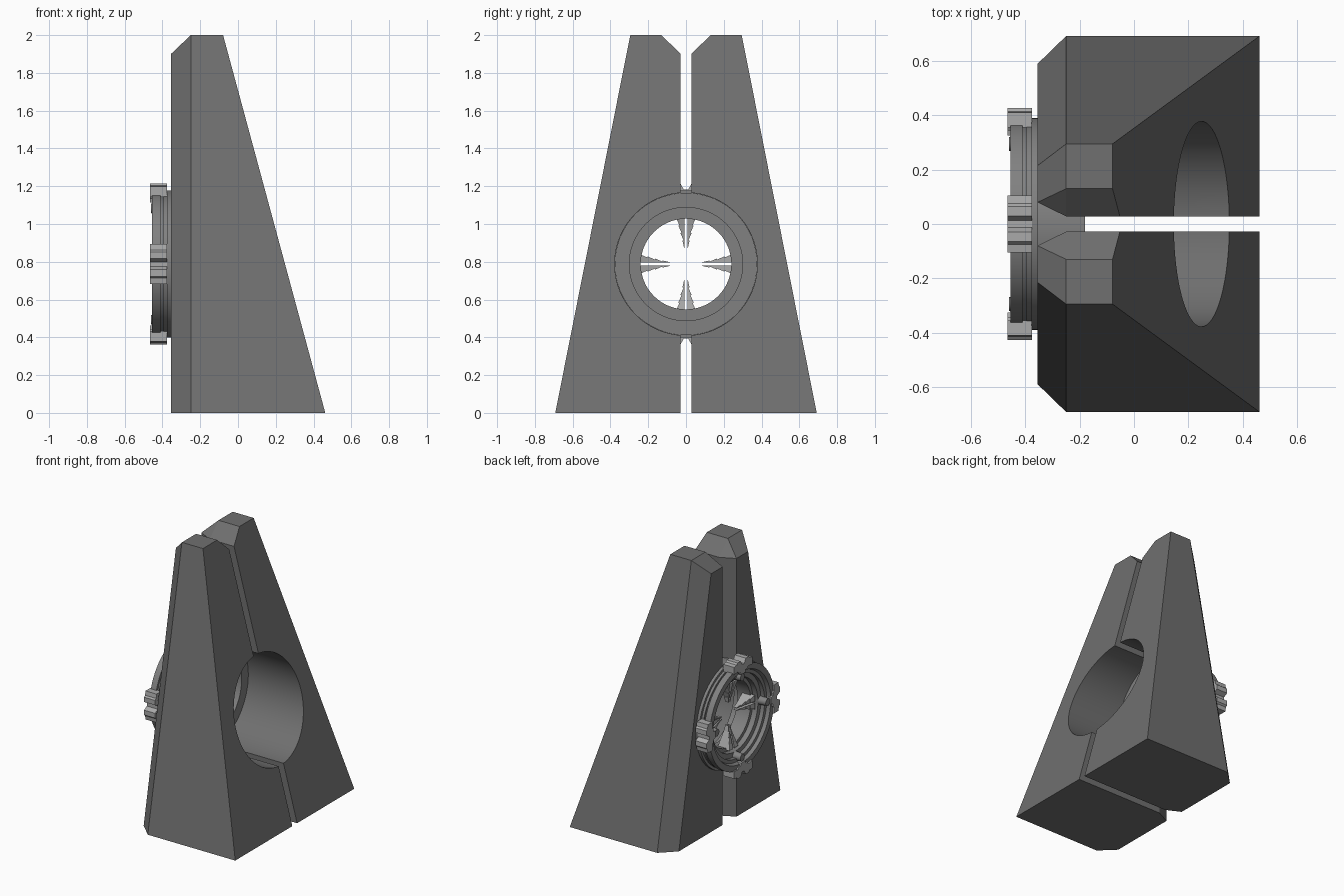
import bpy, bmesh, math
from mathutils import Matrix, Vector

if "Cube" in bpy.data.objects:
    bpy.data.objects.remove(bpy.data.objects["Cube"])

CZ = 0.788  # height of the bore axis

def mat(name, v):
    m = bpy.data.materials.new(name)
    m.diffuse_color = (v, v, v, 1)
    m.use_nodes = True
    m.node_tree.nodes["Principled BSDF"].inputs["Base Color"].default_value = m.diffuse_color
    return m

DARK = mat("dark grey", 0.16)
RING = mat("mid grey", 0.22)
LIGHT = mat("light grey", 0.40)

def finish(name, bm, material, smooth=False):
    bmesh.ops.recalc_face_normals(bm, faces=bm.faces)
    me = bpy.data.meshes.new(name)
    bm.to_mesh(me)
    bm.free()
    me.materials.append(material)
    ob = bpy.data.objects.new(name, me)
    bpy.context.collection.objects.link(ob)
    if smooth:
        bpy.ops.object.select_all(action='DESELECT')
        ob.select_set(True)
        bpy.context.view_layer.objects.active = ob
        bpy.ops.object.shade_smooth_by_angle(angle=math.radians(30))
    return ob

def hull(bm, pts):
    vs = [bm.verts.new(p) for p in pts]
    bmesh.ops.convex_hull(bm, input=vs)

def lathe(name, profile, material, n=64):
    # closed (x, r) profile spun round the bore axis
    bm = bmesh.new()
    rows = []
    for i in range(n):
        a = 2 * math.pi * i / n
        rows.append([bm.verts.new((x, r * math.cos(a), CZ + r * math.sin(a))) for x, r in profile])
    k = len(profile)
    for i in range(n):
        p, q = rows[i], rows[(i + 1) % n]
        for j in range(k):
            bm.faces.new((p[j], p[(j + 1) % k], q[(j + 1) % k], q[j]))
    return finish(name, bm, material, True)

def around(bm, i):
    # turn geometry built at the top of the ring to the i-th quarter
    bmesh.ops.transform(bm, verts=bm.verts, matrix=Matrix.Translation((0, 0, CZ)) @ Matrix.Rotation(i * math.pi / 2, 4, 'X'))

# cutter for the bore through both halves
bm = bmesh.new()
bmesh.ops.create_cone(bm, cap_ends=True, segments=64, radius1=0.378, radius2=0.378, depth=2,
                      matrix=Matrix.Translation((0, 0, CZ)) @ Matrix.Rotation(math.pi / 2, 4, 'Y'))
cutter = finish("bore_cutter", bm, DARK)
cutter.hide_render = True
cutter.hide_viewport = True

# two tapering pylon halves with chamfered edges
G = 0.028
HALF = [(-.355, .59, 0), (-.25, .692, 0), (.462, .692, 0), (.462, G, 0), (-.25, G, 0), (-.355, .08, 0),
        (-.355, .215, 1.9), (-.355, .08, 1.9), (-.25, G, 1.9), (-.052, G, 1.9),
        (-.25, .13, 2), (-.079, .13, 2), (-.079, .295, 2), (-.25, .295, 2)]
for name, s in (("back_pylon", 1), ("front_pylon", -1)):
    bm = bmesh.new()
    hull(bm, [(x, s * y, z) for x, y, z in HALF])
    bmesh.ops.dissolve_limit(bm, angle_limit=0.02, verts=bm.verts, edges=bm.edges)
    ob = finish(name, bm, DARK)
    mod = ob.modifiers.new("bore", 'BOOLEAN')
    mod.object = cutter
    mod.solver = 'EXACT'
    bpy.context.view_layer.objects.active = ob
    ob.select_set(True)
    bpy.ops.object.modifier_apply(modifier=mod.name)
    bpy.ops.object.shade_smooth_by_angle(angle=math.radians(15))
    ob.select_set(False)

# stepped ring seated in the bore
lathe("ring", [(-.18, .30), (-.18, .377), (-.355, .377), (-.355, .39), (-.377, .39), (-.377, .372),
               (-.395, .372), (-.395, .36), (-.41, .36), (-.41, .378), (-.455, .378), (-.455, .335),
               (-.43, .325), (-.43, .30), (-.40, .30), (-.40, .265), (-.36, .265), (-.36, .24),
               (-.25, .24), (-.25, .30)], RING)

# notched lugs, round studs and paired spikes at each quarter of the ring
LUG = [(.012, .395), (.03, .427), (.065, .427), (.075, .415), (.105, .41), (.105, .355), (.06, .36),
       (.05, .345), (.03, .345), (.025, .325)]
for i in range(4):
    bm = bmesh.new()
    outline = LUG + [(-t, r) for t, r in reversed(LUG)]
    f = bm.faces.new([bm.verts.new((-.466, t, r)) for t, r in outline])
    ext = bmesh.ops.extrude_face_region(bm, geom=[f])
    bmesh.ops.translate(bm, vec=(.09, 0, 0), verts=[v for v in ext['geom'] if isinstance(v, bmesh.types.BMVert)])
    around(bm, i)
    finish(f"lug_{i + 1}", bm, LIGHT)

    bm = bmesh.new()
    bmesh.ops.create_cone(bm, cap_ends=True, segments=20, radius1=.032, radius2=.026, depth=.07,
                          matrix=Matrix.Translation((-.425, 0, .295)) @ Matrix.Rotation(-math.pi / 2, 4, 'Y'))
    around(bm, i)
    finish(f"stud_{i + 1}", bm, RING, True)

    bm = bmesh.new()
    for s in (-1, 1):
        for k in range(4):  # each spike is a stack of shrinking wedges
            r0, r1 = .245 - .04 * k, .245 - .04 * (k + 1)
            w0, w1 = .052 - .011 * k, .046 - .011 * (k + 1)
            d = .05 - .011 * k
            hull(bm, [(-.34 + sx * dd, s * t, r) for r, w, dd in ((r0, w0, d), (r1, max(w1, .01), d * .8))
                      for t in (.007, w) for sx in (-1, 1)])
    around(bm, i)
    finish(f"spikes_{i + 1}", bm, LIGHT)
